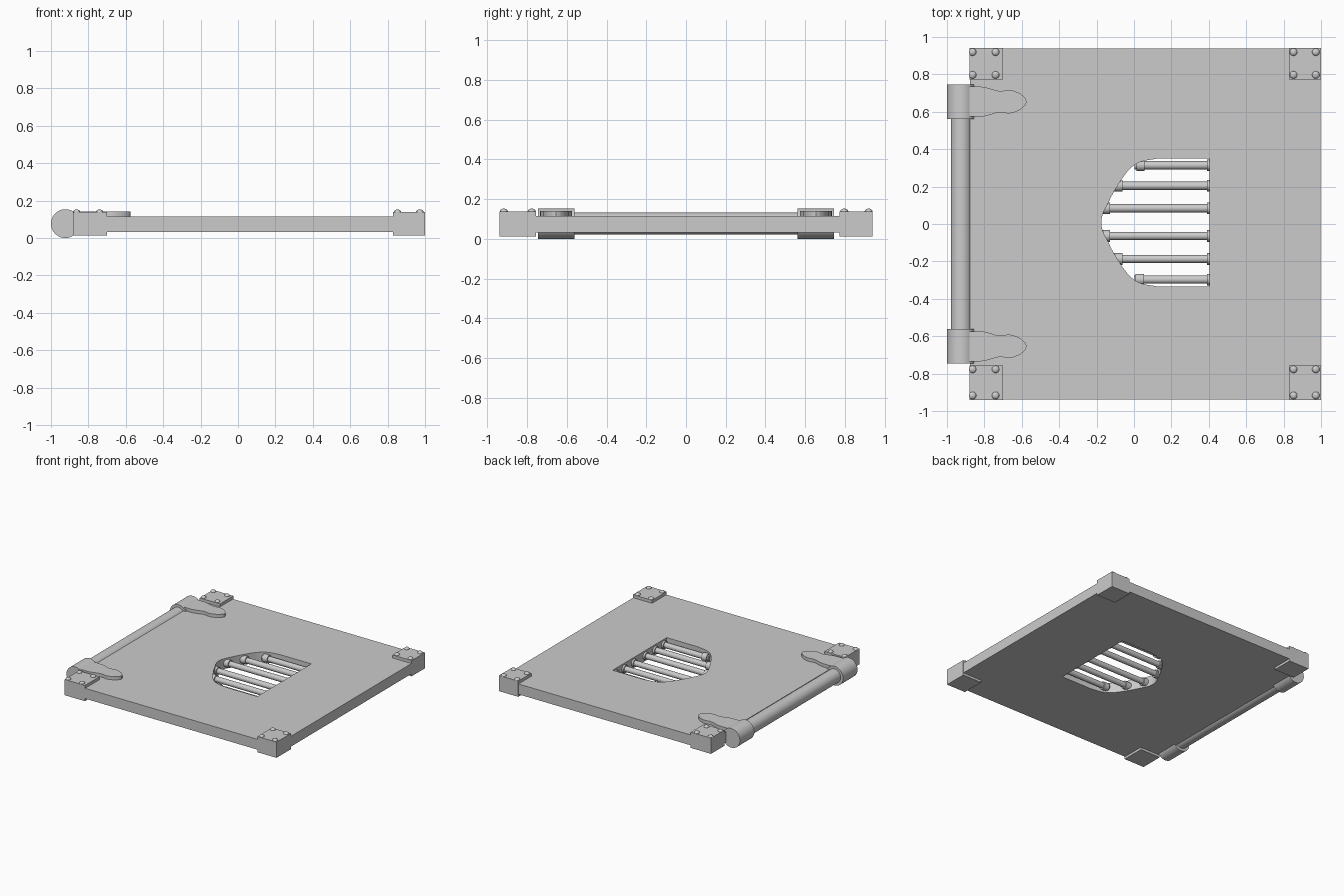
import bpy, math
from mathutils import Vector

if "Cube" in bpy.data.objects:
    bpy.data.objects.remove(bpy.data.objects["Cube"])


def finish(obj, name, smooth=True):
    obj.name = name
    if smooth:
        bpy.ops.object.shade_smooth_by_angle(angle=math.radians(35))
    return obj


def box(name, x0, x1, y0, y1, z0, z1):
    bpy.ops.mesh.primitive_cube_add(size=1, location=((x0 + x1) / 2, (y0 + y1) / 2, (z0 + z1) / 2))
    obj = bpy.context.object
    obj.scale = (x1 - x0, y1 - y0, z1 - z0)
    return finish(obj, name, False)


def rod(name, start, end, radius, sides=24):
    a, b = Vector(start), Vector(end)
    bpy.ops.mesh.primitive_cylinder_add(vertices=sides, radius=radius, depth=(b - a).length,
                                        location=(a + b) / 2)
    obj = bpy.context.object
    obj.rotation_euler = (b - a).to_track_quat('Z', 'Y').to_euler()
    return finish(obj, name)


def plate(name, loops, z0, z1):
    """Flat plate from outlines; inner outlines become holes."""
    data = bpy.data.curves.new(name, 'CURVE')
    data.dimensions, data.fill_mode = '2D', 'BOTH'
    data.extrude = (z1 - z0) / 2
    for loop in loops:
        sp = data.splines.new('POLY')
        sp.points.add(len(loop) - 1)
        for p, (x, y) in zip(sp.points, loop):
            p.co = (x, y, 0, 1)
        sp.use_cyclic_u = True
    obj = bpy.data.objects.new(name, data)
    bpy.context.collection.objects.link(obj)
    obj.location.z = (z0 + z1) / 2
    bpy.ops.object.select_all(action='DESELECT')
    obj.select_set(True)
    bpy.context.view_layer.objects.active = obj
    bpy.ops.object.convert(target='MESH')
    return finish(bpy.context.object, name)


def smooth_line(pts, steps=4):
    """Catmull-Rom curve through the points."""
    p = [Vector(q) for q in pts]
    p = [2 * p[0] - p[1]] + p + [2 * p[-1] - p[-2]]
    out = []
    for i in range(1, len(p) - 2):
        a, b, c, d = p[i - 1:i + 3]
        for k in range(steps):
            t = k / steps
            out.append(0.5 * (2 * b + (c - a) * t + (2 * a - 5 * b + 4 * c - d) * t * t
                              + (3 * b - a - 3 * c + d) * t ** 3))
    return out + [p[-2]]


# Door slab with bullet-shaped window
half = [(0.125, 0.342), (0.03, 0.322), (-0.035, 0.273), (-0.104, 0.17), (-0.142, 0.096), (-0.165, 0.05)]
CY = 0.008
arc = smooth_line(half + [(-0.175, 0)] + [(x, -y) for x, y in reversed(half)])
window = [(0.405, CY + 0.342)] + [(x, y + CY) for x, y in arc] + [(0.405, CY - 0.342)]
panel = [(-0.878, -0.937), (0.998, -0.937), (0.998, 0.937), (-0.878, 0.937)]
plate("door_slab", [panel, window], 0.032, 0.115)


# Window bars with end collars
def window_edge(y):
    for a, b in zip(arc, arc[1:]):
        if b.y <= y <= a.y:
            return a.x + (b.x - a.x) * (a.y - y) / (a.y - b.y)
    return 0.0


for y in (0.314, 0.204, 0.084, -0.064, -0.187, -0.297):
    left = max(window_edge(y - CY + 0.02), window_edge(y - CY - 0.02))
    rod("window_bar", (left - 0.04, y, 0.073), (0.42, y, 0.073), 0.022)
    rod("bar_collar", (left - 0.03, y, 0.073), (left + 0.015, y, 0.073), 0.031)
    rod("bar_collar", (0.39, y, 0.073), (0.42, y, 0.073), 0.031)

# Corner brackets with four rivets each
for x0, x1, rivets_x in ((-0.88, -0.70, (-0.863, -0.74)), (0.83, 1.0, (0.853, 0.972))):
    for y0, y1, rivets_y in ((-0.94, -0.756, (-0.917, -0.777)), (0.772, 0.94, (0.797, 0.919))):
        box("corner_bracket", x0, x1, y0, y1, 0.013, 0.139)
        for rx in rivets_x:
            for ry in rivets_y:
                bpy.ops.mesh.primitive_uv_sphere_add(segments=16, ring_count=8, radius=0.02,
                                                     location=(rx, ry, 0.139))
                bpy.context.object.scale.z = 0.68
                finish(bpy.context.object, "rivet")

# Hinge pin, barrels and leaf straps
HX, HZ = -0.923, 0.077
rod("hinge_pin", (HX, -0.6, HZ), (HX, 0.6, HZ), 0.056, 32)
side = smooth_line([(-0.90, 0.08), (-0.86, 0.08), (-0.80, 0.078), (-0.72, 0.057), (-0.666, 0.063),
                    (-0.612, 0.045), (-0.58, 0.018)])
for s in (1, -1):
    rod("hinge_barrel", (HX, s * 0.562, HZ), (HX, s * 0.745, HZ), 0.077, 40)
    leaf = [(x, s * 0.654 + y) for x, y in side] + [(-0.574, s * 0.654)]
    leaf += [(x, s * 0.654 - y) for x, y in reversed(side)]
    plate("hinge_leaf", [leaf], 0.105, 0.141)
